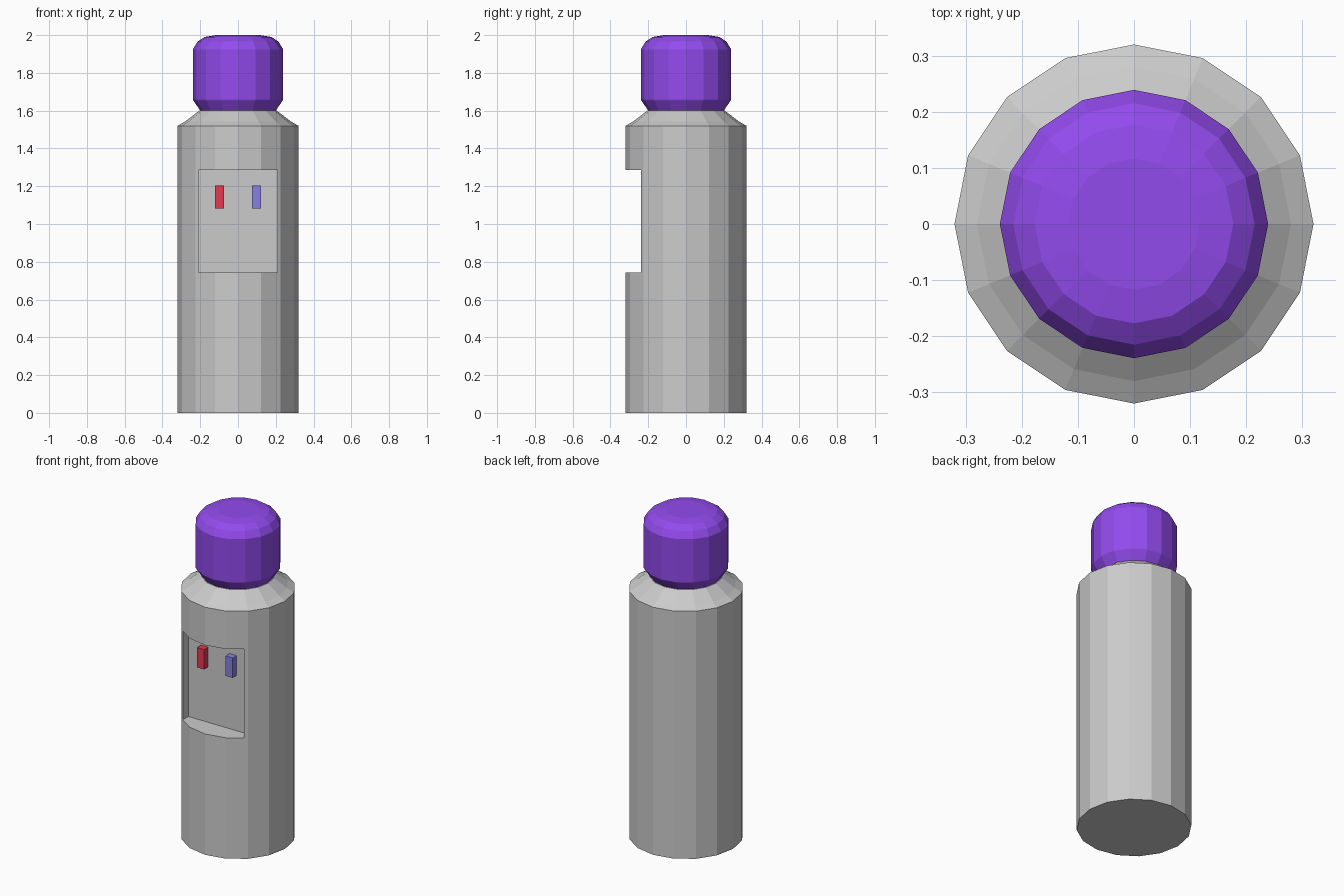
import bpy, bmesh
from math import cos, sin, pi

if "Cube" in bpy.data.objects:
    bpy.data.objects.remove(bpy.data.objects["Cube"])

SIDES = 16


def material(name, rgb):
    m = bpy.data.materials.new(name)
    m.diffuse_color = (*rgb, 1)
    m.use_nodes = True
    m.node_tree.nodes["Principled BSDF"].inputs["Base Color"].default_value = m.diffuse_color
    return m


def add_object(name, bm, mat=None):
    bmesh.ops.recalc_face_normals(bm, faces=bm.faces)
    mesh = bpy.data.meshes.new(name)
    bm.to_mesh(mesh)
    bm.free()
    ob = bpy.data.objects.new(name, mesh)
    bpy.context.collection.objects.link(ob)
    if mat:
        mesh.materials.append(mat)
    return ob


def lathe(name, profile, mat=None):
    """Closed faceted solid from (radius, z) pairs."""
    bm = bmesh.new()
    rings = [[bm.verts.new((r * cos(2 * pi * i / SIDES), r * sin(2 * pi * i / SIDES), z))
              for i in range(SIDES)] for r, z in profile]
    for a, b in zip(rings, rings[1:]):
        for i in range(SIDES):
            j = (i + 1) % SIDES
            bm.faces.new((a[i], a[j], b[j], b[i]))
    bm.faces.new(rings[0][::-1])
    bm.faces.new(rings[-1])
    return add_object(name, bm, mat)


def box(name, lo, hi, mat=None):
    bm = bmesh.new()
    bmesh.ops.create_cube(bm, size=1)
    for v in bm.verts:
        v.co = [(l + h) / 2 + c * (h - l) for l, h, c in zip(lo, hi, v.co)]
    return add_object(name, bm, mat)


# Cabinet with sloped shoulder
body = lathe("cabinet", [(0.32, 0), (0.32, 1.52), (0.28, 1.543), (0.205, 1.6)])

# Dispensing recess cut into the front
cutter = box("recess_cutter", (-0.208, -0.5, 0.742), (0.208, -0.185, 1.287))
cutter.hide_render = True
cutter.hide_viewport = True
cut = body.modifiers.new("recess", 'BOOLEAN')
cut.operation = 'DIFFERENCE'
cut.solver = 'EXACT'
cut.object = cutter

# Water bottle on top
lathe("water_bottle",
      [(0.2, 1.6), (0.237, 1.655), (0.239, 1.66), (0.239, 1.925),
       (0.215, 1.965), (0.177, 1.99), (0.117, 2.0)],
      material("bottle_purple", (0.29, 0.07, 0.85)))

# Hot and cold taps
for name, x, rgb in (("hot_tap", -0.097, (0.8, 0.04, 0.08)),
                     ("cold_tap", 0.097, (0.24, 0.22, 0.75))):
    box(name, (x - 0.024, -0.225, 1.082), (x + 0.024, -0.18, 1.204), material(name, rgb))
